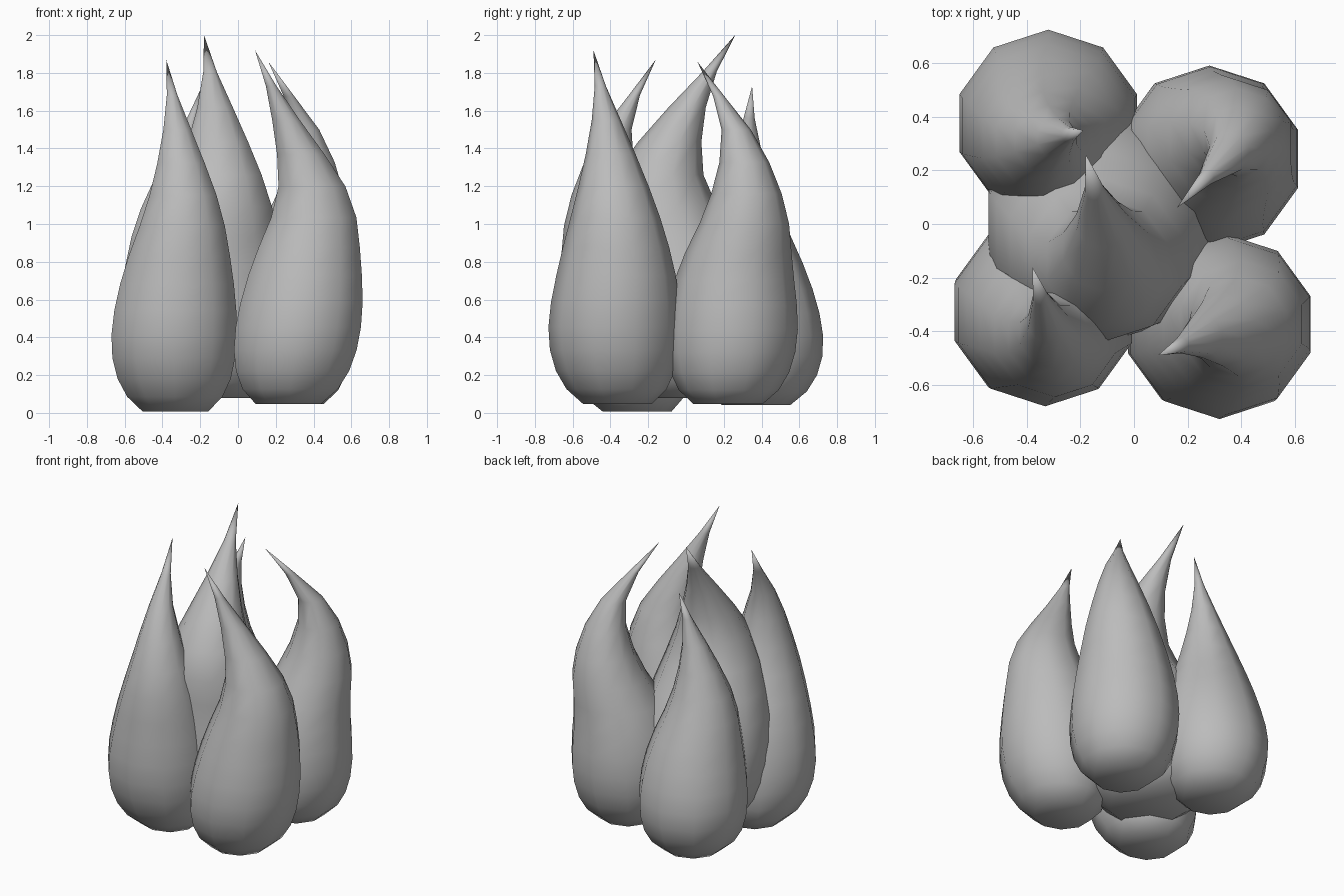
import bpy
import bmesh
from math import cos, sin, pi
from mathutils import Vector

cube = bpy.data.objects.get("Cube")
if cube:
    bpy.data.objects.remove(cube, do_unlink=True)

SIDES = 10
RINGS = 14


def make_material(name, colour):
    material = bpy.data.materials.new(name)
    material.use_nodes = True
    material.diffuse_color = colour
    shader = material.node_tree.nodes["Principled BSDF"]
    shader.inputs["Base Color"].default_value = colour
    return material


def teardrop_radius(t):
    """Full near the base, thinning to nothing at the tip."""
    return t ** 0.45 * (1 - t) ** 1.5


def spine_point(sway, t):
    """Smooth path through evenly spaced sway points, from foot to tip."""
    points = [Vector(p) for p in sway]
    before = 2 * points[0] - points[1]
    after = 2 * points[-1] - points[-2]
    points = [before] + points + [after]
    position = t * (len(sway) - 1)
    k = min(int(position), len(sway) - 2)
    u = position - k
    a, b, c, d = points[k:k + 4]
    bend = 2 * a - 5 * b + 4 * c - d
    twist = 3 * (b - c) + d - a
    return b + ((c - a) * u + bend * u ** 2 + twist * u ** 3) / 2


def make_flame(name, foot, tip, girth, sway, material):
    """Loft a teardrop along a swaying spine between two heights."""
    bm = bmesh.new()
    rings = []
    for level in range(1, RINGS):
        t = (level / RINGS) ** 1.4
        centre = spine_point(sway, t)
        radius = girth * teardrop_radius(t)
        height = foot + t * (tip - foot)
        ring = []
        for i in range(SIDES):
            angle = 2 * pi * (i + 0.5) / SIDES
            ring.append(bm.verts.new((
                centre.x + radius * cos(angle),
                centre.y + radius * sin(angle),
                height,
            )))
        rings.append(ring)

    # Flat base, lofted sides and pointed end
    bm.faces.new(reversed(rings[0]))
    point = bm.verts.new((*sway[-1], tip))
    for i in range(SIDES):
        j = (i + 1) % SIDES
        for lower, upper in zip(rings, rings[1:]):
            bm.faces.new((lower[i], lower[j], upper[j], upper[i]))
        bm.faces.new((rings[-1][i], rings[-1][j], point))
    for face in bm.faces:
        face.smooth = True

    mesh = bpy.data.meshes.new(name)
    bm.to_mesh(mesh)
    bm.free()
    mesh.materials.append(material)
    flame = bpy.data.objects.new(name, mesh)
    bpy.context.collection.objects.link(flame)


grey = make_material("plain grey", (0.5, 0.5, 0.5, 1))

# Large middle flame, curling toward the back
make_flame(
    "centre_flame", foot=0.03, tip=2, girth=1.27, material=grey,
    sway=[(-.1, 0), (-.12, 0), (-.13, -.05), (-.1, -.15), (-.12, 0), (-.18, .26)],
)

# Front pair
make_flame(
    "front_right_flame", foot=-0.04, tip=1.87, girth=1, material=grey,
    sway=[(-.33, -.25), (-.34, -.32), (-.32, -.36), (-.29, -.42), (-.32, -.37), (-.38, -.16)],
)
make_flame(
    "front_left_flame", foot=0, tip=1.92, girth=1, material=grey,
    sway=[(.26, -.36), (.31, -.38), (.36, -.37), (.4, -.38), (.26, -.42), (.09, -.49)],
)

# Back pair
make_flame(
    "back_left_flame", foot=0, tip=1.86, girth=1, material=grey,
    sway=[(.28, .22), (.28, .24), (.3, .26), (.38, .32), (.36, .27), (.16, .06)],
)
make_flame(
    "back_right_flame", foot=0, tip=1.73, girth=1, material=grey,
    sway=[(-.31, .37), (-.32, .38), (-.32, .35), (-.34, .31), (-.29, .32), (-.19, .35)],
)
